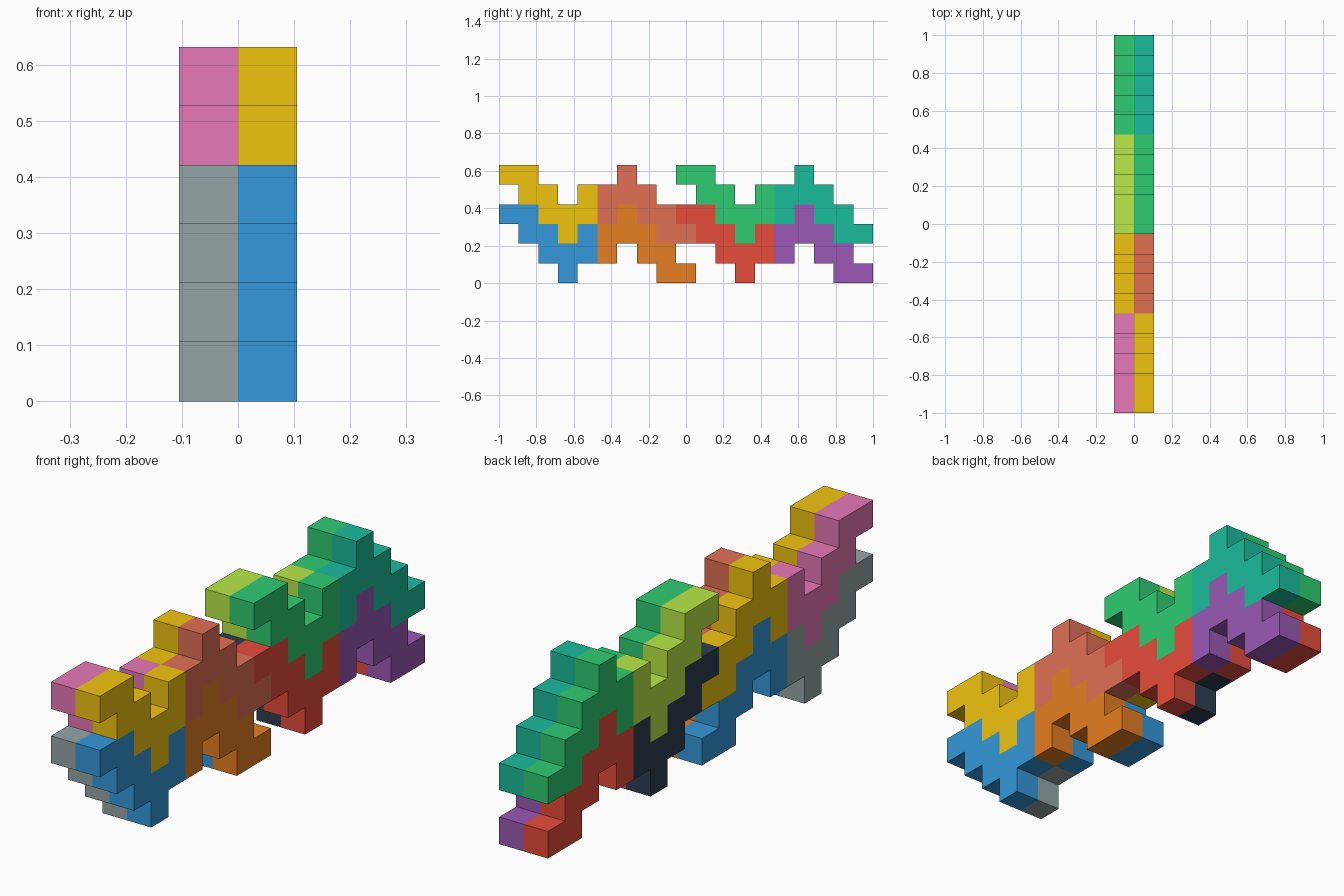
import bpy, bmesh

if "Cube" in bpy.data.objects:
    bpy.data.objects.remove(bpy.data.objects["Cube"])

U = 2 / 19  # one grid cell

# Stepped tile outline in (y, z) cells
TILE = [(0, 3), (1, 3), (1, 2), (2, 2), (2, 1), (3, 1), (3, 0), (4, 0), (4, 1),
        (5, 1), (5, 3), (4, 3), (4, 2), (3, 2), (3, 3), (2, 3), (2, 4), (0, 4)]


def material(name, code):
    def lin(c):
        return c / 12.92 if c <= 0.04045 else ((c + 0.055) / 1.055) ** 2.4
    mat = bpy.data.materials.get(name) or bpy.data.materials.new(name)
    rgb = [lin(int(code[i:i + 2], 16) / 255) for i in (0, 2, 4)]
    mat.diffuse_color = (*rgb, 1)
    mat.use_nodes = True
    mat.node_tree.nodes["Principled BSDF"].inputs["Base Color"].default_value = mat.diffuse_color
    return mat


def tile(name, x0, y0, z0, turned, mat):
    # Extrude the outline one cell along x; turned tiles are rotated half a turn
    pts = [(5 - y, 4 - z) if turned else (y, z) for y, z in TILE]
    bm = bmesh.new()
    face = bm.faces.new([bm.verts.new((x0 * U, -1 + (y + y0) * U, (z + z0) * U))
                         for y, z in pts])
    ext = bmesh.ops.extrude_face_region(bm, geom=[face], use_keep_orig=True)
    verts = [v for v in ext["geom"] if isinstance(v, bmesh.types.BMVert)]
    bmesh.ops.translate(bm, verts=verts, vec=(U, 0, 0))
    bmesh.ops.recalc_face_normals(bm, faces=bm.faces[:])
    mesh = bpy.data.meshes.new(name)
    bm.to_mesh(mesh)
    bm.free()
    mesh.materials.append(mat)
    bpy.context.collection.objects.link(bpy.data.objects.new(name, mesh))


COLOURS = {"blue": "3498db", "yellow": "f1c40f", "orange": "e67e22", "salmon": "e17055",
           "red": "e74c3c", "green": "2ecc71", "purple": "9b59b6", "teal": "1abc9c",
           "grey": "95a5a6", "pink": "e879b9", "navy": "2c3e50", "lime": "b8e948"}

# Per side, from front to back: (lower, upper) tile colours
SIDES = {
    "right": (0, [("blue", "yellow"), ("orange", "salmon"), ("red", "green"), ("purple", "teal")]),
    "left": (-1, [("grey", "pink"), ("blue", "yellow"), ("navy", "lime"), ("red", "green")]),
}

for side, (x0, pairs) in SIDES.items():
    for i, (y0, pair) in enumerate(zip((0, 5, 9, 14), pairs)):
        for level, z0, colour in zip(("lower", "upper"), (0, 2), pair):
            tile(f"{side}_{level}_tile_{i + 1}", x0, y0, z0, i % 2 == 1,
                 material(colour, COLOURS[colour]))
